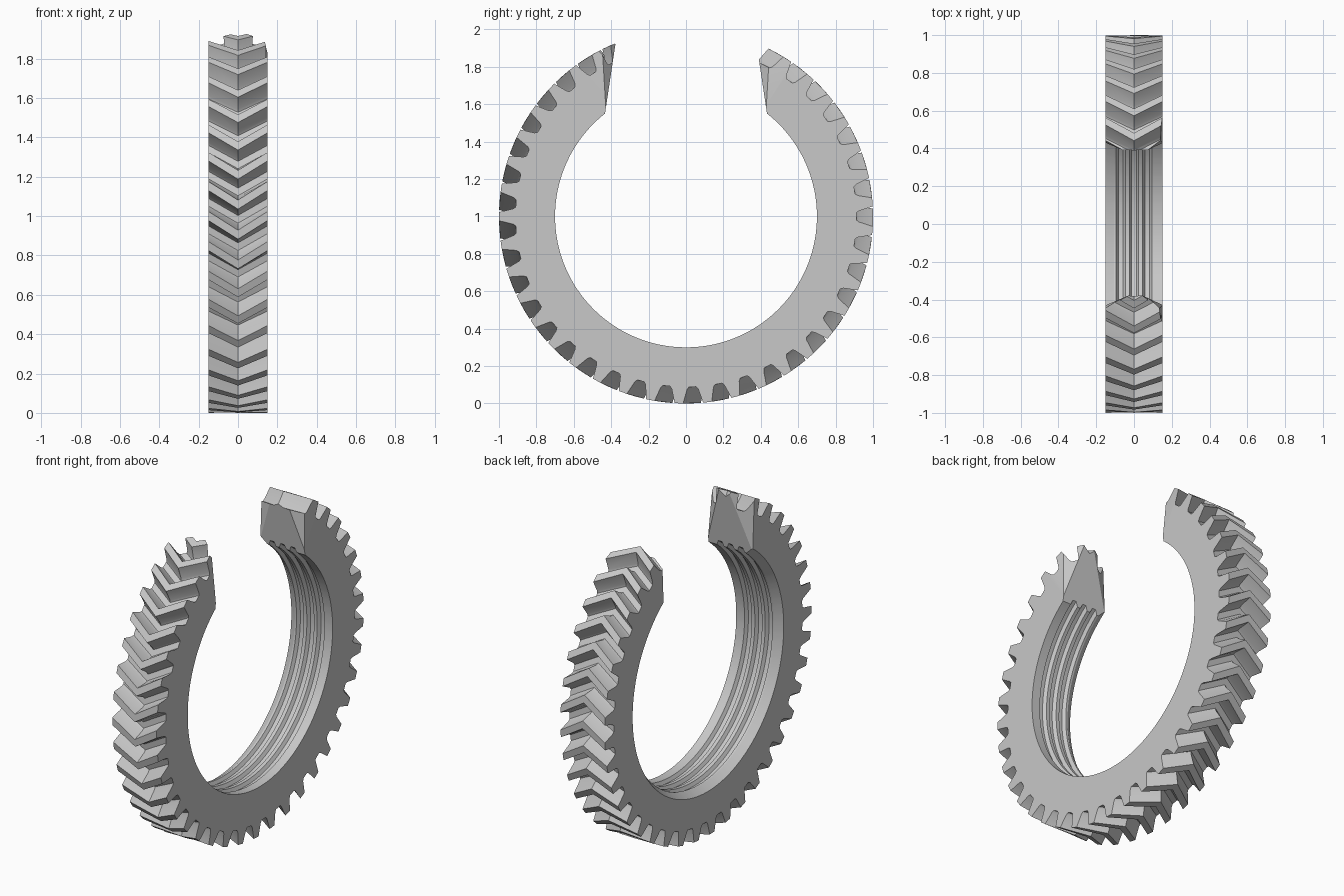
import bpy, bmesh
from math import cos, sin, pi
from mathutils import Vector

if "Cube" in bpy.data.objects:
    bpy.data.objects.remove(bpy.data.objects["Cube"])

TEETH = 41
HALF = 0.15          # half of the ring's width
PITCH = 2 * pi / TEETH
SHEAR = 0.095        # how far the chevron leads at the middle


def material(name, rgb):
    mat = bpy.data.materials.new(name)
    mat.use_nodes = True
    mat.diffuse_color = (*rgb, 1)
    mat.node_tree.nodes["Principled BSDF"].inputs["Base Color"].default_value = (*rgb, 1)
    return mat


def polar(x, r, a):
    return (x, r * cos(a), 1 + r * sin(a))


def trim(bm, side, points):
    """Slice one end of the ring with the plane through three points and close the cut."""
    p, q, r = (Vector((x, side * y, z)) for x, y, z in points)
    normal = (q - p).cross(r - p).normalized()
    if normal.y * side > 0:
        normal = -normal
    faces = [f for f in bm.faces
             if f.calc_center_median().y * side > 0 and f.calc_center_median().z > 1.45]
    edges = {e for f in faces for e in f.edges}
    verts = {v for f in faces for v in f.verts}
    bmesh.ops.bisect_plane(bm, geom=list(verts) + list(edges) + faces, dist=1e-5,
                           plane_co=p, plane_no=normal, clear_outer=True)
    rim = [e for e in bm.edges if e.is_boundary
           and all(v.co.y * side > 0 and abs((v.co - p).dot(normal)) < 1e-4 for v in e.verts)]
    bmesh.ops.holes_fill(bm, edges=rim, sides=0)


# Bore section: chamfered rim and three trapezoid grooves
bore = [(HALF, 0.70), (0.1, 0.70)]
for centre in (0.07, 0.0, -0.07):
    bore += [(centre + 0.024, 0.70), (centre + 0.012, 0.72),
             (centre - 0.012, 0.72), (centre - 0.024, 0.70)]
bore += [(-0.106, 0.70), (-HALF, 0.73)]

# Herringbone teeth: columns of points swept around the axis, open at the top
tooth = [(-0.14, 0.912), (0.14, 0.912), (0.21, 0.925),
         (0.35, 1.0), (0.65, 1.0), (0.79, 0.925)]
bm = bmesh.new()
columns = []
for n in range(11, 51):
    for part, radius in tooth:
        a = (n + part) * PITCH
        loop = [polar(-HALF, radius, a), polar(0, radius, a + SHEAR), polar(HALF, radius, a)]
        loop += [polar(x, r, a) for x, r in bore]
        columns.append([bm.verts.new(p) for p in loop])
for a, b in zip(columns, columns[1:]):
    for i in range(len(a)):
        j = (i + 1) % len(a)
        bm.faces.new((a[i], a[j], b[j], b[i]))

# Broken ends: main face, shallow slope on one side, two-step scoop on the other
cuts = [
    [(0, 0.43, 1.57), (0.1, 0.43, 1.57), (0, 0.388, 1.85)],
    [(-0.15, 0.43, 1.57), (-0.15, 0.445, 1.88), (-0.05, 0.388, 1.87)],
    [(0.15, 0.43, 1.60), (0.14, 0.45, 1.87), (0.06, 0.386, 1.87)],
    [(0.15, 0.43, 1.60), (0.15, 0.56, 1.82), (0.135, 0.445, 1.87)],
]
for side in (-1, 1):
    for points in cuts:
        trim(bm, side, points)
bmesh.ops.recalc_face_normals(bm, faces=bm.faces[:])

mesh = bpy.data.meshes.new("herringbone_ring")
bm.to_mesh(mesh)
bm.free()
ring = bpy.data.objects.new("herringbone_ring", mesh)
bpy.context.scene.collection.objects.link(ring)
mesh.materials.append(material("light_grey", (0.58, 0.58, 0.58)))
bpy.context.view_layer.objects.active = ring
ring.select_set(True)
bpy.ops.object.shade_smooth_by_angle(angle=0.4)
